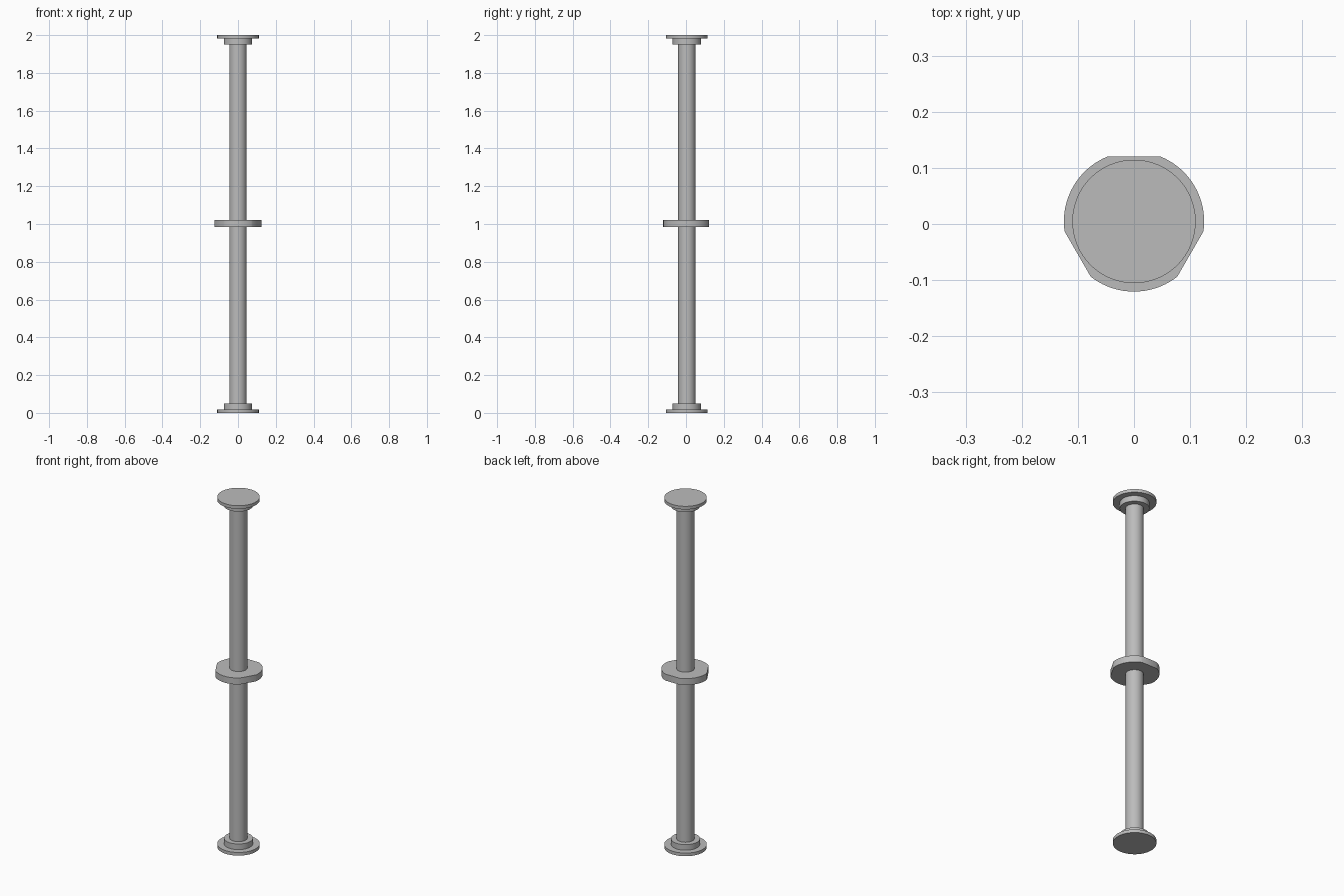
import bpy
import math

cube = bpy.data.objects.get("Cube")
if cube:
    bpy.data.objects.remove(cube, do_unlink=True)

steel = bpy.data.materials.new("grey steel")
steel.use_nodes = True
GREY = (0.5, 0.5, 0.5, 1)
steel.diffuse_color = GREY
steel.node_tree.nodes["Principled BSDF"].inputs["Base Color"].default_value = GREY

AXIS_Y = 0.0045  # the flats on the plate shift the bounding box


def finish(obj, name):
    obj.name = name
    obj.data.materials.append(steel)
    bpy.context.view_layer.objects.active = obj
    obj.select_set(True)
    bpy.ops.object.shade_smooth_by_angle(angle=math.radians(30))
    obj.select_set(False)


def disc(name, radius, z0, z1):
    bpy.ops.mesh.primitive_cylinder_add(
        vertices=64, radius=radius, depth=z1 - z0,
        location=(0, AXIS_Y, (z0 + z1) / 2))
    finish(bpy.context.object, name)


def plate(name, radius, apothem, z0, z1):
    """Round plate with three flats, the first facing the back."""
    half = math.acos(apothem / radius)
    ring = []
    steps = 20
    for k in range(3):
        start = math.radians(90 + 120 * k) + half
        sweep = math.radians(120) - 2 * half
        for i in range(steps + 1):
            a = start + sweep * i / steps
            ring.append((radius * math.cos(a), radius * math.sin(a) + AXIS_Y))
    n = len(ring)
    verts = [(x, y, z) for z in (z0, z1) for x, y in ring]
    faces = [(i, (i + 1) % n, n + (i + 1) % n, n + i) for i in range(n)]
    faces += [tuple(reversed(range(n))), tuple(range(n, 2 * n))]
    mesh = bpy.data.meshes.new(name)
    mesh.from_pydata(verts, [], faces)
    obj = bpy.data.objects.new(name, mesh)
    bpy.context.collection.objects.link(obj)
    finish(obj, name)


bpy.ops.object.select_all(action='DESELECT')

# Tube with a flange and collar at each end
disc("tube", 0.046, 0.05, 1.95)
disc("bottom_flange", 0.11, 0, 0.018)
disc("bottom_collar", 0.075, 0.018, 0.05)
disc("top_collar", 0.075, 1.95, 1.982)
disc("top_flange", 0.11, 1.982, 2)

# Three-sided plate at mid height
plate("middle_plate", 0.125, 0.116, 0.985, 1.022)
